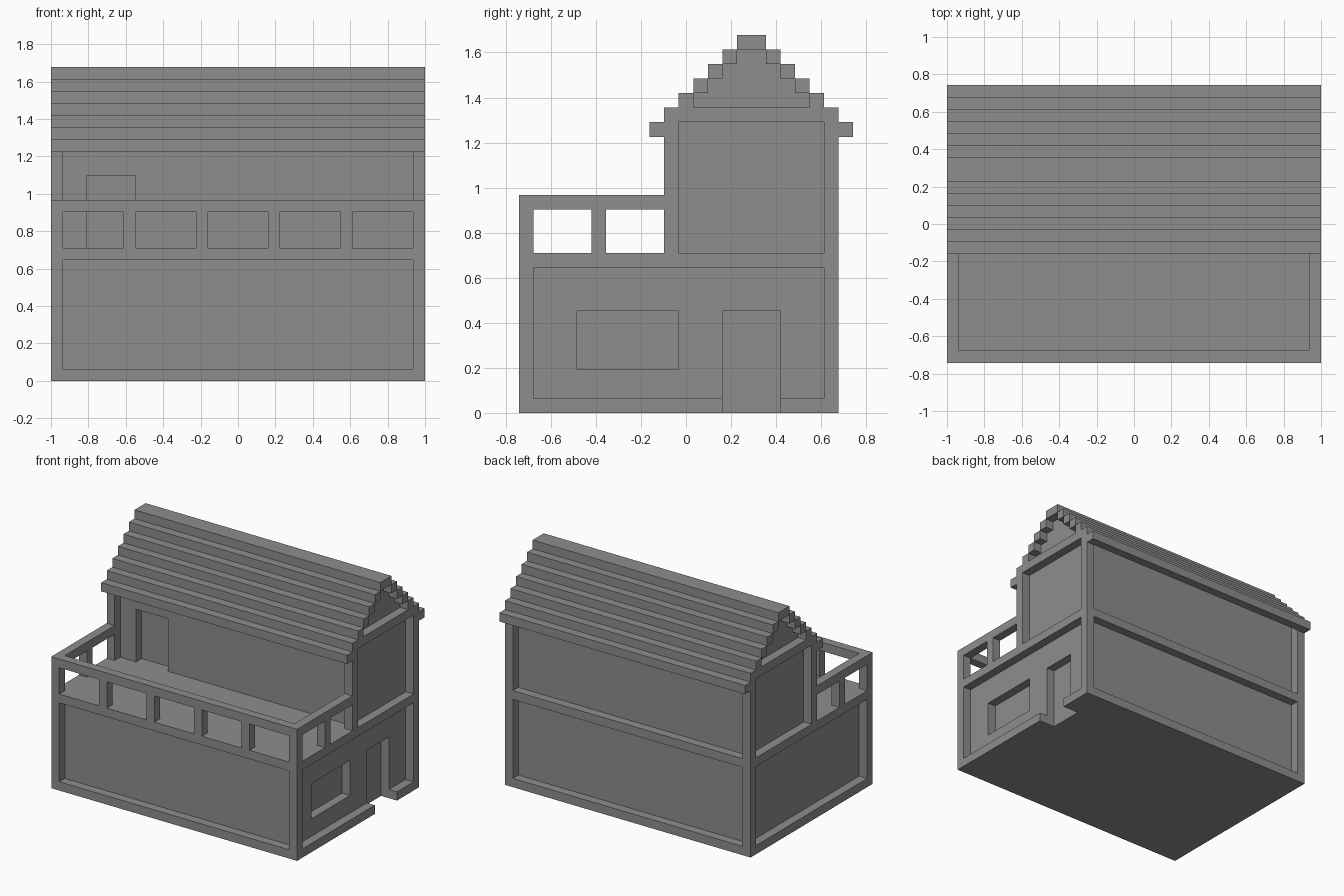
import bpy, bmesh
from mathutils import Vector

if "Cube" in bpy.data.objects:
    bpy.data.objects.remove(bpy.data.objects["Cube"])

U = 2 / 31                                   # one building block
OFF = Vector((-15.5, -11.5, 0))              # centres the 31 x 23 block plan

stone = bpy.data.materials.new("grey stone")
stone.diffuse_color = (0.27, 0.27, 0.27, 1)
stone.use_nodes = True
stone.node_tree.nodes["Principled BSDF"].inputs["Base Color"].default_value = stone.diffuse_color


def part(name, boxes):
    """One object made of boxes (x0, x1, y0, y1, z0, z1) in block units."""
    bm = bmesh.new()
    for x0, x1, y0, y1, z0, z1 in boxes:
        vs = bmesh.ops.create_cube(bm, size=1)["verts"]
        for v in vs:
            p = Vector((x1 if v.co.x > 0 else x0,
                        y1 if v.co.y > 0 else y0,
                        z1 if v.co.z > 0 else z0))
            v.co = (p + OFF) * U
    me = bpy.data.meshes.new(name)
    bm.to_mesh(me)
    bm.free()
    me.materials.append(stone)
    ob = bpy.data.objects.new(name, me)
    bpy.context.collection.objects.link(ob)
    return ob


def carve(ob, box):
    """Cut a box-shaped recess out of an object."""
    cutter = part("cutter", [box])
    cutter.hide_render = True
    mod = ob.modifiers.new("recess", "BOOLEAN")
    mod.operation, mod.solver, mod.object = "DIFFERENCE", "EXACT", cutter
    bpy.context.view_layer.objects.active = ob
    bpy.ops.object.modifier_apply(modifier=mod.name)
    bpy.data.objects.remove(cutter)


def posts(y0, y1, z0, z1):
    return [(x, x + 1, y, y + 1, z0, z1) for x in (0, 30) for y in (y0, y1 - 1)]


def ring(y0, y1, z):
    """Horizontal beam running round a storey."""
    return ([(0, 31, y, y + 1, z, z + 1) for y in (y0, y1 - 1)] +
            [(x, x + 1, y0 + 1, y1 - 1, z, z + 1) for x in (0, 30)])


# ground floor walls with window and doorway on the right side
ground = part("ground_floor_walls", [(1, 30, 1, 21, 0, 11)])
carve(ground, (29, 32, 4, 11, 3, 7))
carve(ground, (29, 32, 14, 18, -1, 7))

# ground floor timber frame, sill broken at the doorway
sill = [b for b in ring(0, 22, 0) if b[0] != 30]
sill += [(30, 31, 1, 14, 0, 1), (30, 31, 18, 21, 0, 1)]
part("ground_floor_frame", posts(0, 22, 1, 10) + sill + ring(0, 22, 10))

# upper floor walls with the balcony door
upper = part("upper_floor_walls", [(1, 30, 11, 21, 11, 21)])
carve(upper, (3, 7, 10, 12, 10.999, 17))
part("upper_floor_frame", posts(10, 22, 11, 20) + ring(10, 22, 20))

# balcony railing: top rails and balusters
rail = [(0, 31, 0, 1, 14, 15)]
rail += [(x, x + 1, 1, 10, 14, 15) for x in (0, 30)]
rail += [(x, x + 1, 0, 1, 11, 14) for x in range(0, 31, 6)]
rail += [(x, x + 1, 5, 6, 11, 14) for x in (0, 30)]
part("balcony_railing", rail)

# stepped roof: mirrored courses and the ridge
roof = [(0, 31, 15, 17, 25, 26)]
for i in (0, 2, 3, 4, 5):
    y, z = 9 + i, 19 + i
    roof += [(0, 31, y, y + 1, z, z + 1), (0, 31, 31 - y, 32 - y, z, z + 1)]
part("stepped_roof", roof)

# gable infill set back from the roof edge
part("gable_infill", [(1, 30, 12 + i, 20 - i, 21 + i, 22 + i) for i in range(4)])
